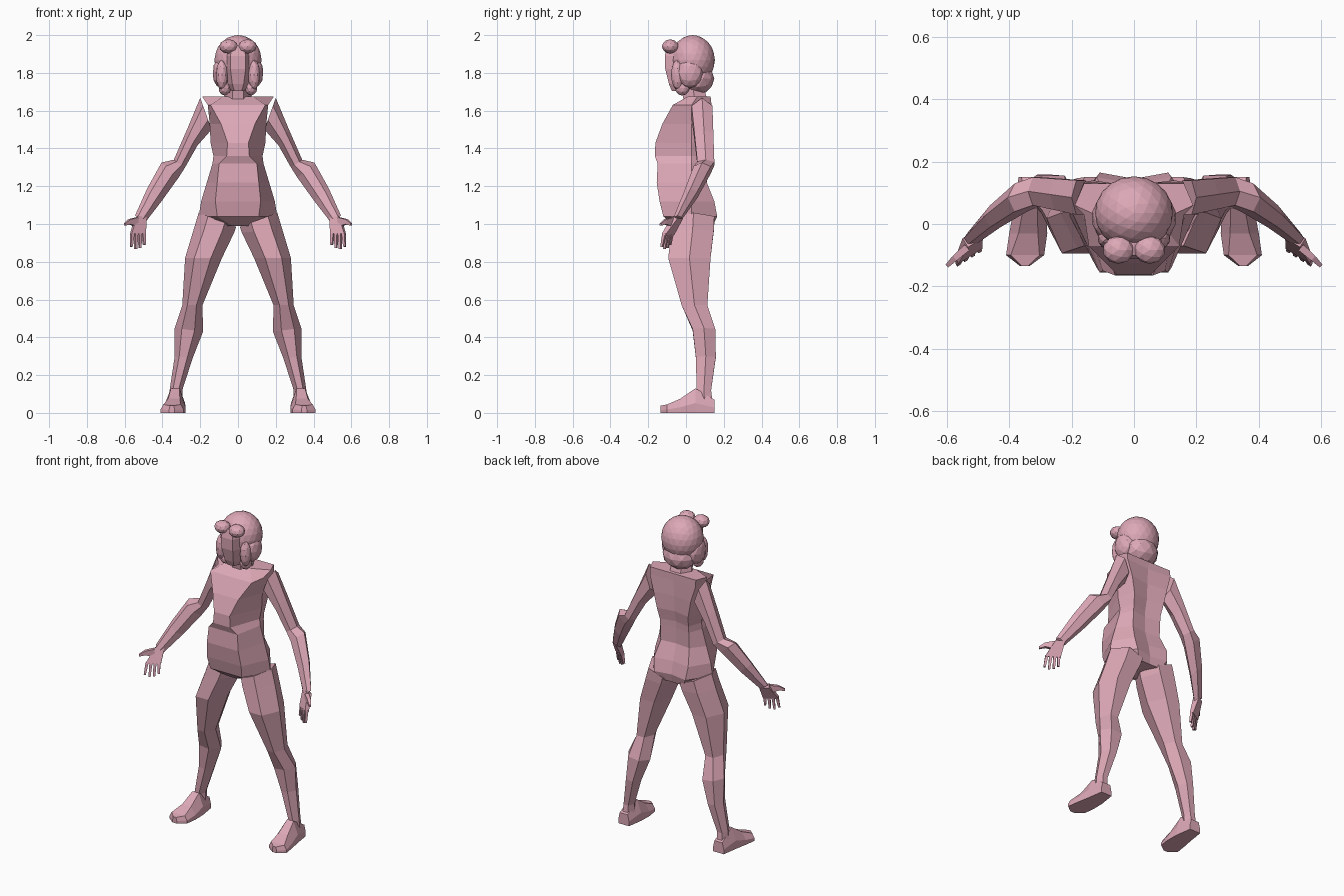
import bpy, bmesh
from mathutils import Vector, Matrix

cube = bpy.data.objects.get("Cube")
if cube:
    bpy.data.objects.remove(cube)

skin = bpy.data.materials.new("dusty_pink")
skin.use_nodes = True
skin.diffuse_color = (0.72, 0.39, 0.47, 1)
skin.node_tree.nodes["Principled BSDF"].inputs["Base Color"].default_value = (0.72, 0.39, 0.47, 1)


def finish(bm, name):
    """Turn a bmesh into a flat-shaded object."""
    bmesh.ops.recalc_face_normals(bm, faces=bm.faces)
    mesh = bpy.data.meshes.new(name)
    bm.to_mesh(mesh)
    bm.free()
    mesh.materials.append(skin)
    obj = bpy.data.objects.new(name, mesh)
    bpy.context.collection.objects.link(obj)


def loft(bm, rings, side=1):
    """Bridge equal rings and cap the ends; side -1 mirrors in x."""
    loops = [[bm.verts.new((p[0] * side, p[1], p[2])) for p in r] for r in rings]
    n = len(loops[0])
    for a, b in zip(loops, loops[1:]):
        for i in range(n):
            j = (i + 1) % n
            bm.faces.new((a[i], a[j], b[j], b[i]))
    bm.faces.new(loops[0])
    bm.faces.new(loops[-1])


def body_ring(z, front_w, front_y, w, side_y, back_w, back_y, dip=0):
    """Symmetric level section with a front panel, flanks and a spine groove."""
    half = [(front_w, front_y), (w, side_y), (back_w, back_y)]
    pts = half + [(0, back_y - dip)] + [(-x, y) for x, y in reversed(half)]
    return [(x, y, z) for x, y in pts]


def limb_ring(xo, zo, xi, zi, y, d):
    """Six-sided section between an outer and an inner point, d deep each way."""
    steps = [(0, 0), (.25, -1), (.7, -1), (1, 0), (.75, 1), (.25, 1)]
    return [(xo + (xi - xo) * t, y + d * k, zo + (zi - zo) * t) for t, k in steps]


def bar(bm, start, end, u, w, t, side):
    """Tapered four-sided bar, w and t give half sizes at both ends."""
    start, end = Vector(start), Vector(end)
    v = (end - start).cross(u).normalized()
    rings = []
    for p, a, b in zip((start, end), w, t):
        rings.append([p + u * a * i + v * b * j for i, j in ((1, 1), (-1, 1), (-1, -1), (1, -1))])
    loft(bm, rings, side)


def body_part(name, sections):
    bm = bmesh.new()
    loft(bm, [body_ring(*s) for s in sections])
    finish(bm, name)


# Torso, neck and face
body_part("torso", [
    (.99, .03, -.06, .15, .04, .08, .14, 0),
    (1.04, .11, -.12, .208, .03, .11, .165, .02),
    (1.12, .12, -.14, .195, .03, .12, .15, .02),
    (1.22, .11, -.155, .165, .03, .1, .11, .01),
    (1.32, .1, -.15, .135, .03, .1, .115, .015),
    (1.36, .06, -.165, .13, .03, .1, .12, .02),
    (1.43, .055, -.162, .145, .03, .11, .135, .02),
    (1.53, .09, -.125, .15, .03, .13, .14, .02),
    (1.63, .145, -.07, .16, .03, .16, .135, .01),
    (1.675, .08, .01, .19, .06, .16, .13, 0)])
body_part("neck", [(1.64, .03, -.01, .08, .05, .04, .12),
                   (1.76, .03, -.03, .05, .03, .03, .08)])
body_part("face", [
    (1.705, .02, -.075, .035, -.04, .03, .04),
    (1.74, .03, -.09, .055, -.04, .05, .06),
    (1.82, .04, -.11, .063, -.05, .05, .06),
    (1.89, .04, -.112, .065, -.05, .05, .06),
    (1.945, .03, -.1, .055, -.05, .05, .06)])


# Hair: faceted scalp with paired curls
def puff(bm, center, radii, detail=2):
    m = Matrix.Translation(center) @ Matrix.Diagonal((*radii, 1))
    bmesh.ops.create_icosphere(bm, subdivisions=detail, radius=1, matrix=m)


hair = bmesh.new()
puff(hair, (0, .035, 1.868), (.125, .118, .132), 3)
puff(hair, (0, .065, 1.77), (.105, .085, .085))
for s in (1, -1):
    puff(hair, (.09 * s, .02, 1.8), (.045, .07, .08))
    puff(hair, (.085 * s, -.045, 1.79), (.032, .035, .08))
    puff(hair, (.07 * s, -.02, 1.72), (.033, .04, .04))
    puff(hair, (.05 * s, -.083, 1.94), (.05, .045, .038))
finish(hair, "hair")

for side, label in ((1, "left"), (-1, "right")):
    # Arm
    bm = bmesh.new()
    loft(bm, [limb_ring(*r) for r in (
        (.2, 1.668, .14, 1.5, .085, .055),
        (.27, 1.5, .215, 1.415, .095, .05),
        (.34, 1.34, .28, 1.3, .105, .045),
        (.405, 1.325, .315, 1.245, .085, .045),
        (.48, 1.19, .405, 1.12, .025, .035),
        (.545, 1.045, .49, 1.01, -.045, .02))], side)
    finish(bm, label + "_arm")

    # Hand with four fingers and a thumb
    bm = bmesh.new()
    across = Vector((.85, -.53, 0))
    knuckles = Vector((.53, -.095, .945))
    bar(bm, (.517, -.045, 1.035), knuckles, across, (.028, .045), (.018, .011), side)
    for k, tip_z in zip((-1.5, -.5, .5, 1.5), (.89, .873, .868, .88)):
        base = knuckles + across * .023 * k + Vector((0, 0, .005))
        tip = base + across * .004 * k + Vector((0, -.012, 0))
        tip.z = tip_z
        bar(bm, base, tip, across, (.009, .006), (.009, .006), side)
    bar(bm, (.535, -.075, 1.01), (.575, -.11, 1.012), Vector((0, 0, 1)), (.025, .013), (.012, .01), side)
    bar(bm, (.575, -.11, 1.012), (.6, -.135, .997), Vector((0, 0, 1)), (.013, .006), (.01, .006), side)
    finish(bm, label + "_hand")

    # Leg
    bm = bmesh.new()
    loft(bm, [limb_ring(*r) for r in (
        (.208, 1.06, .01, .985, .04, .11),
        (.235, .97, .02, .955, .035, .112),
        (.28, .82, .085, .82, .018, .112),
        (.295, .57, .188, .57, .045, .068),
        (.335, .45, .185, .43, .095, .06),
        (.335, .3, .24, .29, .105, .053),
        (.362, .12, .295, .12, .095, .038),
        (.37, .02, .295, .02, .1, .045))], side)
    finish(bm, label + "_leg")

    # Foot: heel to pointed toe (y, inner x, outer x, height, top inset)
    bm = bmesh.new()
    loft(bm, [[(a, y, 0), (b, y, 0), (b, y, h * .4), (b - inset, y, h), (a + inset, y, h), (a, y, h * .4)]
              for y, a, b, h, inset in (
                  (.15, .295, .37, .07, .01),
                  (.05, .28, .385, .13, .03),
                  (-.03, .278, .4, .075, .03),
                  (-.1, .288, .41, .045, .015),
                  (-.135, .335, .365, .038, .005))], side)
    finish(bm, label + "_foot")
